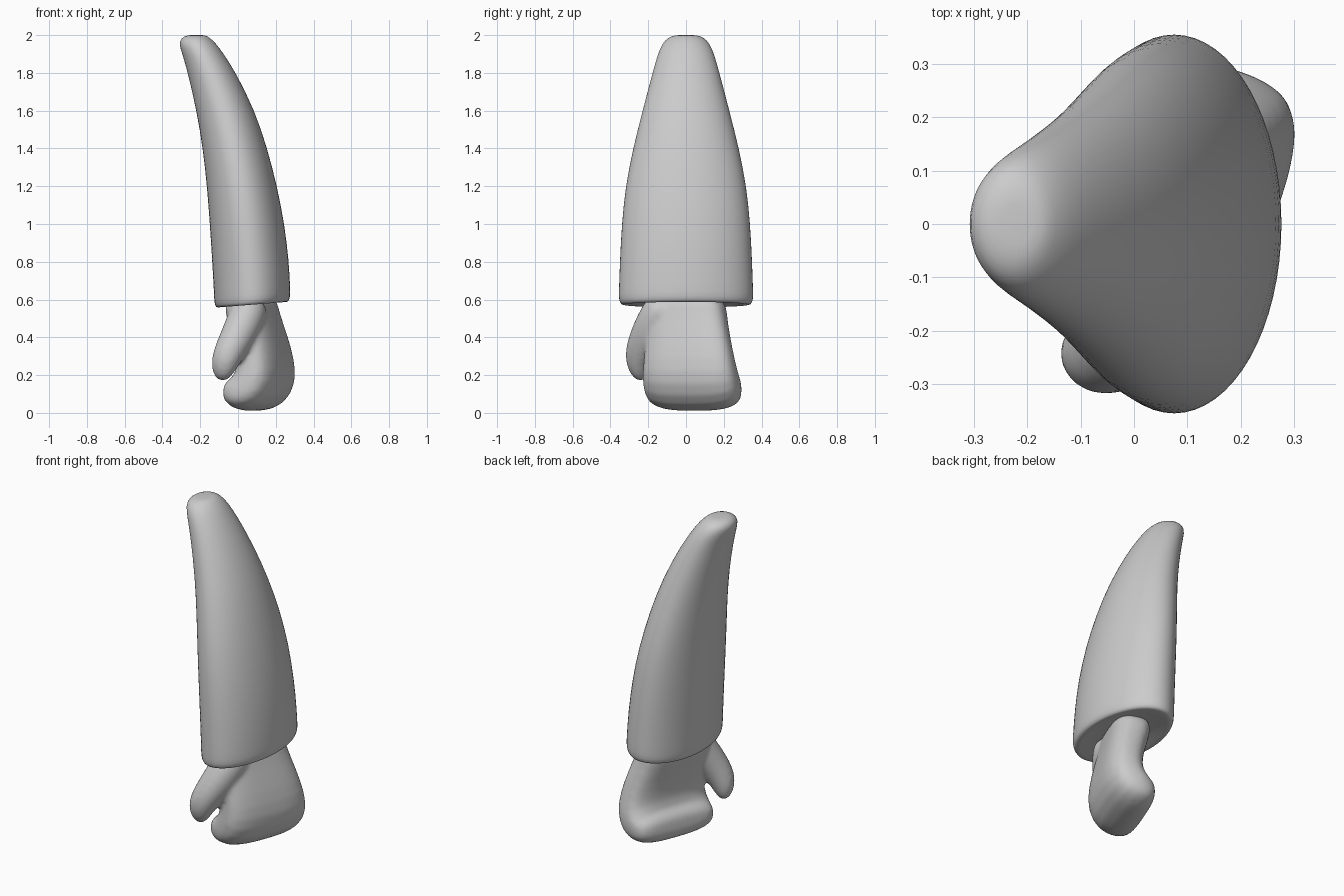
import bpy, bmesh
from math import cos, sin, pi, radians
from mathutils import Vector

if "Cube" in bpy.data.objects:
    bpy.data.objects.remove(bpy.data.objects["Cube"])


def sgn_pow(v, e):
    return (abs(v) ** e) * (1 if v >= 0 else -1)


def ring(center, a, b, ra, rb, n=32, power=2.0):
    """Superellipse ring spanned by the axes a and b."""
    pts = []
    for i in range(n):
        t = 2 * pi * i / n
        pts.append(center + a * ra * sgn_pow(cos(t), 2 / power)
                   + b * rb * sgn_pow(sin(t), 2 / power))
    return pts


def loft(bm, rings):
    """Skin a stack of rings and cap both ends."""
    vs = [[bm.verts.new(p) for p in r] for r in rings]
    n = len(vs[0])
    for lo, hi in zip(vs, vs[1:]):
        for i in range(n):
            j = (i + 1) % n
            bm.faces.new((lo[i], lo[j], hi[j], hi[i]))
    for r in (vs[0], vs[-1]):
        c = bm.verts.new(sum((v.co for v in r), Vector()) / n)
        for i in range(n):
            bm.faces.new((r[i], r[(i + 1) % n], c))


def make_object(name, bm):
    bmesh.ops.recalc_face_normals(bm, faces=bm.faces)
    mesh = bpy.data.meshes.new(name)
    bm.to_mesh(mesh)
    bm.free()
    for p in mesh.polygons:
        p.use_smooth = True
    ob = bpy.data.objects.new(name, mesh)
    bpy.context.collection.objects.link(ob)
    return ob


X, Y, Z = Vector((1, 0, 0)), Vector((0, 1, 0)), Vector((0, 0, 1))

# Sleeve: height, left x, right x, half depth, tilt of the section
sections = [
    (0.590, -0.03, 0.18, 0.20, 0.08), (0.572, -0.10, 0.25, 0.325, 0.08),
    (0.572, -0.118, 0.268, 0.347, 0.08), (0.600, -0.127, 0.279, 0.358, 0.08),
    (0.65, -0.128, 0.277, 0.357, 0.07), (0.80, -0.137, 0.270, 0.352, 0.04),
    (1.00, -0.150, 0.247, 0.342, 0), (1.20, -0.165, 0.208, 0.322, 0),
    (1.40, -0.187, 0.156, 0.282, 0), (1.60, -0.220, 0.090, 0.231, 0),
    (1.80, -0.266, -0.010, 0.178, 0), (1.90, -0.295, -0.075, 0.150, 0),
    (1.955, -0.314, -0.115, 0.126, 0), (1.985, -0.300, -0.148, 0.098, 0),
    (2.000, -0.270, -0.170, 0.060, 0)]
bm = bmesh.new()
loft(bm, [ring(Vector(((l + r) / 2, 0, z)), X + Z * tilt, Y, (r - l) / 2, h)
          for z, l, r, h, tilt in sections])
sleeve = make_object("sleeve", bm)
mod = sleeve.modifiers.new("smooth", 'SUBSURF')
mod.levels = mod.render_levels = 1

# Mitten: curled slab, turned so the fingers fold towards -x and +y
turn = radians(21)
across = Vector((sin(turn), cos(turn), 0))
curl = Vector((-cos(turn), sin(turn), 0))
origin = Vector((0.10, 0.02, 0))
# offset along curl, offset across, height, half thickness, half width, bend
spine = [
    (0.03, -0.02, 0.61, 0.115, 0.205, 0), (0.02, -0.02, 0.53, 0.11, 0.212, -12),
    (-0.02, 0.0, 0.40, 0.105, 0.232, -15), (-0.045, 0.015, 0.28, 0.11, 0.25, -5),
    (-0.045, 0.02, 0.19, 0.125, 0.264, 18), (-0.005, 0.02, 0.125, 0.13, 0.268, 50),
    (0.055, 0.015, 0.105, 0.105, 0.262, 80), (0.095, 0.01, 0.11, 0.085, 0.245, 92),
    (0.125, 0.005, 0.115, 0.05, 0.21, 95)]
bm = bmesh.new()
loft(bm, [ring(origin + curl * n + across * w + Z * z,
               curl * cos(radians(b)) + Z * sin(radians(b)), across, t, h, 32, 2.9)
          for n, w, z, t, h, b in spine])

# Thumb: tapered tube merged with the mitten
path = [((0.08, -0.10, 0.60), 0.09), ((0.055, -0.14, 0.53), 0.10),
        ((0.015, -0.19, 0.44), 0.095), ((-0.035, -0.235, 0.345), 0.085),
        ((-0.07, -0.252, 0.275), 0.076), ((-0.086, -0.254, 0.225), 0.062),
        ((-0.095, -0.252, 0.192), 0.042), ((-0.099, -0.25, 0.178), 0.018)]
down = Vector((-0.45, -0.35, -0.82)).normalized()
side = down.cross(Y).normalized()
front = side.cross(down).normalized()
loft(bm, [ring(Vector(p), side, front, r, r, 24) for p, r in path])

# Blend mitten and thumb into one smooth hand
hand = make_object("hand", bm)
mod = hand.modifiers.new("round", 'SUBSURF')
mod.levels = mod.render_levels = 1
mod = hand.modifiers.new("merge", 'REMESH')
mod.mode = 'VOXEL'
mod.voxel_size = 0.012
mod.use_smooth_shade = True
mod = hand.modifiers.new("blend", 'SMOOTH')
mod.factor = 0.5
mod.iterations = 10
